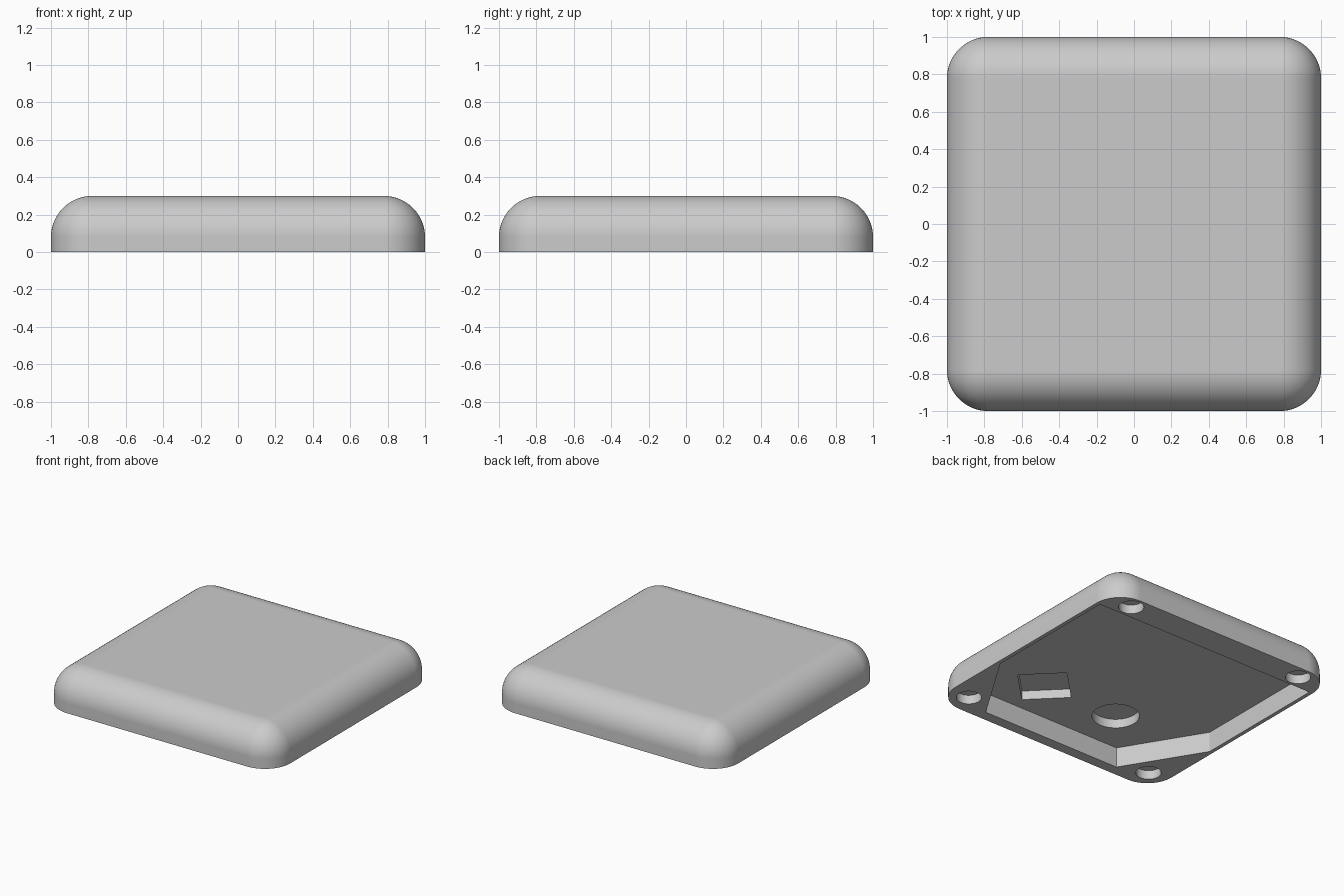
import bpy, bmesh, math
from mathutils import Matrix, Vector

cube = bpy.data.objects.get("Cube")
if cube:
    bpy.data.objects.remove(cube, do_unlink=True)

HEIGHT, RADIUS = 0.30, 0.22
HOLE_DEPTH = 0.07
POCKET_DEPTH = 0.157
WELL_TOP = POCKET_DEPTH + 0.07

grey = bpy.data.materials.new("plain_grey")
grey.use_nodes = True
grey.diffuse_color = (0.6, 0.6, 0.6, 1)
grey.node_tree.nodes["Principled BSDF"].inputs["Base Color"].default_value = (0.6, 0.6, 0.6, 1)


def make_object(name, bm):
    bmesh.ops.recalc_face_normals(bm, faces=bm.faces[:])
    mesh = bpy.data.meshes.new(name)
    bm.to_mesh(mesh)
    bm.free()
    mesh.materials.append(grey)
    obj = bpy.data.objects.new(name, mesh)
    bpy.context.collection.objects.link(obj)
    return obj


def prism(name, outline, top, bottom=-0.1):
    """Upright prism from a flat outline."""
    bm = bmesh.new()
    base = bm.faces.new([bm.verts.new((x, y, bottom)) for x, y in outline])
    side = bmesh.ops.extrude_face_region(bm, geom=[base])
    moved = [v for v in side["geom"] if isinstance(v, bmesh.types.BMVert)]
    bmesh.ops.translate(bm, verts=moved, vec=(0, 0, top - bottom))
    return make_object(name, bm)


def ring(x, y, radius, sides, turn=0.0):
    return [(x + radius * math.cos(turn + math.tau * i / sides),
             y + radius * math.sin(turn + math.tau * i / sides)) for i in range(sides)]


# Rounded slab, cut flat at the base
bm = bmesh.new()
bmesh.ops.create_cube(bm, size=2, matrix=Matrix.Translation((0, 0, HEIGHT - 1)))
bmesh.ops.bevel(bm, geom=bm.edges[:], offset=RADIUS, offset_type='OFFSET',
                segments=16, profile=0.5, affect='EDGES')
cut = bmesh.ops.bisect_plane(bm, geom=bm.verts[:] + bm.edges[:] + bm.faces[:],
                             plane_co=Vector((0, 0, 0)), plane_no=Vector((0, 0, 1)),
                             clear_inner=True)
rim = [e for e in cut["geom_cut"] if isinstance(e, bmesh.types.BMEdge)]
bmesh.ops.contextual_create(bm, geom=rim)
body = make_object("rounded_slab", bm)

# Underside pocket, symmetric about the centre line
half = [(0.97, 0.78), (0.97, -0.32), (0.605, -0.915)]
outline = half + [(-x, y) for x, y in reversed(half)]
cutters = [prism("pocket_cutter", outline, POCKET_DEPTH)]

# Square and round wells in the pocket floor
cutters.append(prism("square_well_cutter", ring(0.35, -0.573, 0.248, 4), WELL_TOP))
cutters.append(prism("round_well_cutter", ring(-0.31, -0.572, 0.168, 64), WELL_TOP))

# Corner holes for the feet
for side in (-1, 1):
    for x, y in ((0.773, 0.89), (0.832, -0.832)):
        cutters.append(prism("foot_hole_cutter", ring(side * x, y, 0.09, 48), HOLE_DEPTH))

# Carve the underside
bpy.ops.object.select_all(action='DESELECT')
bpy.context.view_layer.objects.active = body
body.select_set(True)
for cutter in cutters:
    cutter.hide_render = True
    mod = body.modifiers.new("carve", 'BOOLEAN')
    mod.operation = 'DIFFERENCE'
    mod.solver = 'EXACT'
    mod.object = cutter
    bpy.ops.object.modifier_apply(modifier=mod.name)
    bpy.data.objects.remove(cutter, do_unlink=True)

# Smooth fillets with crisp cut edges
bpy.ops.object.shade_smooth_by_angle(angle=math.radians(30))
weighted = body.modifiers.new("flat_top_normals", 'WEIGHTED_NORMAL')
weighted.keep_sharp = True
